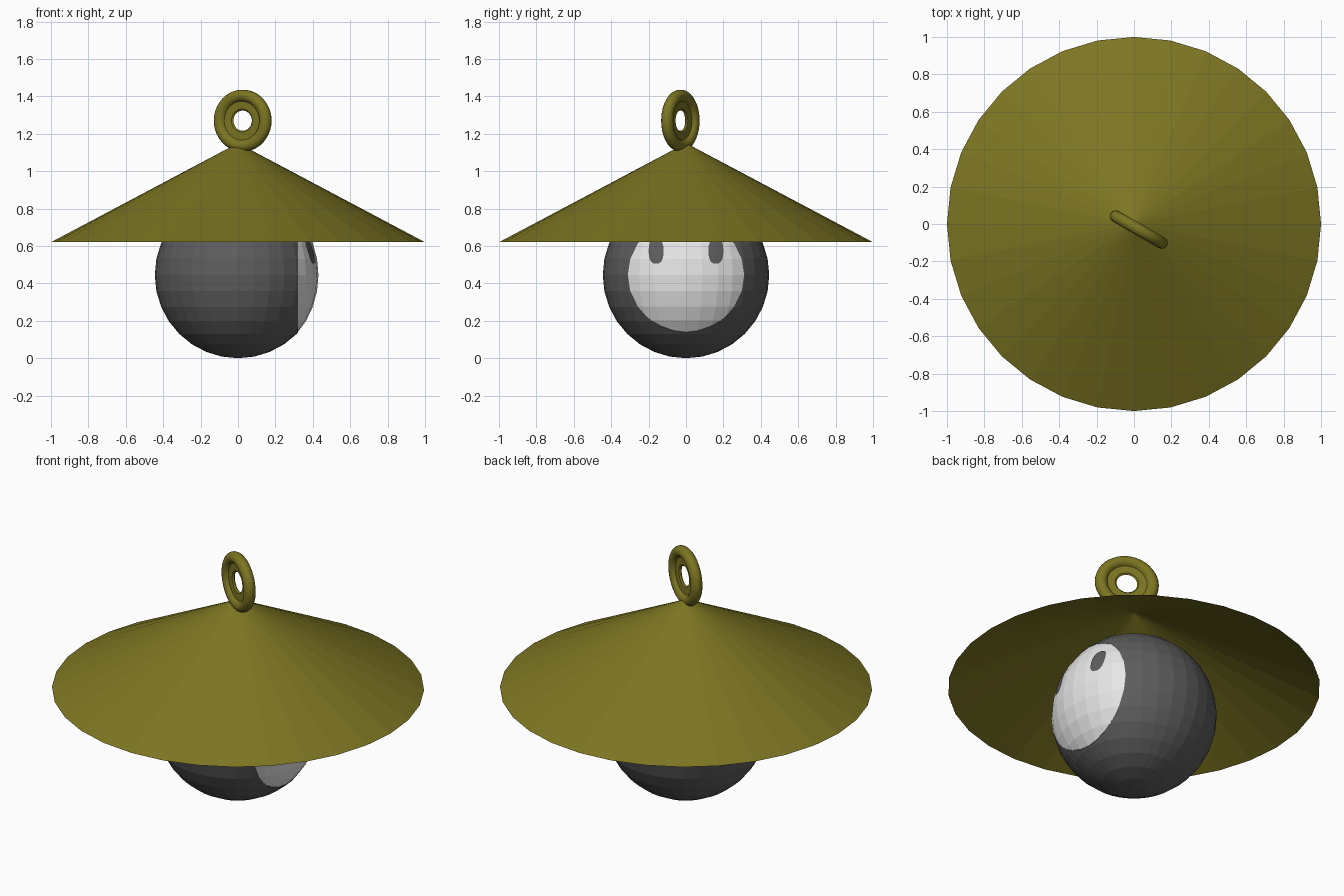
import bpy, bmesh, math
from mathutils import Vector

if "Cube" in bpy.data.objects:
    bpy.data.objects.remove(bpy.data.objects["Cube"])

R = 0.445            # body radius
CUT = 0.32           # the pale face starts at this x
FLAT = 0.88          # flattening of the face cap
C = Vector((0, 0, R))


def material(name, rgb):
    m = bpy.data.materials.new(name)
    m.diffuse_color = (*rgb, 1)
    m.use_nodes = True
    m.node_tree.nodes["Principled BSDF"].inputs["Base Color"].default_value = m.diffuse_color
    return m


def make(name, bm, mat, smooth=False):
    if smooth:
        bmesh.ops.recalc_face_normals(bm, faces=bm.faces)
    me = bpy.data.meshes.new(name)
    bm.to_mesh(me)
    bm.free()
    me.materials.append(mat)
    for p in me.polygons:
        p.use_smooth = smooth
    ob = bpy.data.objects.new(name, me)
    bpy.context.collection.objects.link(ob)
    return ob


olive = material("olive", (0.203, 0.178, 0.016))
dark = material("dark_grey", (0.11, 0.11, 0.11))
pale = material("pale_white", (0.8, 0.8, 0.8))


def cut_ball(keep_right):
    # faceted ball split by an upright plane at x = CUT
    bm = bmesh.new()
    bmesh.ops.create_uvsphere(bm, u_segments=32, v_segments=16, radius=R)
    bmesh.ops.bisect_plane(bm, geom=bm.verts[:] + bm.edges[:] + bm.faces[:],
                           plane_co=(CUT, 0, 0), plane_no=(1, 0, 0),
                           clear_inner=keep_right, clear_outer=not keep_right)
    return bm


def place(bm):
    bmesh.ops.translate(bm, verts=bm.verts, vec=C)
    return bm


# Dark body, closed behind the face
bm = cut_ball(False)
bmesh.ops.holes_fill(bm, edges=[e for e in bm.edges if e.is_boundary])
make("body", place(bm), dark)

# Pale face, a slightly flattened cap
bm = cut_ball(True)
for v in bm.verts:
    v.co.x = CUT + (v.co.x - CUT) * FLAT
    v.co.y *= 1.01
    v.co.z *= 0.99
make("face", place(bm), pale)


# Oval eyes lying on the face
def eye(name, y0):
    bm = bmesh.new()
    n, rings = 20, 3

    def soft(v):
        return math.copysign(abs(v) ** 0.8, v)

    def point(k, i):
        a = 2 * math.pi * i / n
        y = y0 + 0.04 * k * soft(math.cos(a))
        z = 0.128 + 0.068 * k * soft(math.sin(a))
        x = math.sqrt(R * R - y * y - z * z)
        return bm.verts.new((CUT + (x - CUT) * FLAT + 0.003, y, z))

    loops = [[point((j + 1) / rings, i) for i in range(n)] for j in range(rings)]
    mid = point(0, 0)
    for i in range(n):
        k = (i + 1) % n
        bm.faces.new((mid, loops[0][i], loops[0][k]))
        for a, b in zip(loops, loops[1:]):
            bm.faces.new((a[i], b[i], b[k], a[k]))
    make(name, place(bm), dark)


eye("eye_left", -0.16)
eye("eye_right", 0.16)


# Conical hat with a slightly lower lining
def cone(name, depth, flip):
    bm = bmesh.new()
    bmesh.ops.create_cone(bm, cap_ends=False, segments=32, radius1=1, radius2=0, depth=depth)
    bmesh.ops.remove_doubles(bm, verts=bm.verts, dist=0.0001)
    bmesh.ops.translate(bm, verts=bm.verts, vec=(0, 0, 0.62 + depth / 2))
    if flip:
        bmesh.ops.reverse_faces(bm, faces=bm.faces)
    make(name, bm, olive)


cone("hat", 0.53, False)
cone("hat_lining", 0.465, True)

# Hanging ring: round rim with a thin web around the hole
profile = []
for i in range(14):
    a = math.radians(-162.5 + 25 * i)
    profile.append((0.134 + 0.032 * math.cos(a), 0.032 * math.sin(a)))
profile += [(0.062, 0.008), (0.054, 0.0), (0.062, -0.008)]
turn = math.radians(-30)
u = Vector((math.cos(turn), math.sin(turn), 0)) * 1.05
w = Vector((-math.sin(turn), math.cos(turn), 0))
centre = Vector((0.025, -0.03, 1.27))
bm = bmesh.new()
N = 40
rows = []
for i in range(N):
    t = 2 * math.pi * i / N
    d = u * math.cos(t) + Vector((0, 0, math.sin(t)))
    rows.append([bm.verts.new(centre + d * r + w * a) for r, a in profile])
for i in range(N):
    a, b = rows[i], rows[(i + 1) % N]
    for j in range(len(profile)):
        k = (j + 1) % len(profile)
        bm.faces.new((a[j], b[j], b[k], a[k]))
ring = make("hanging_ring", bm, olive, True)
bpy.context.view_layer.objects.active = ring
ring.select_set(True)
bpy.ops.object.shade_smooth_by_angle(angle=math.radians(40))
